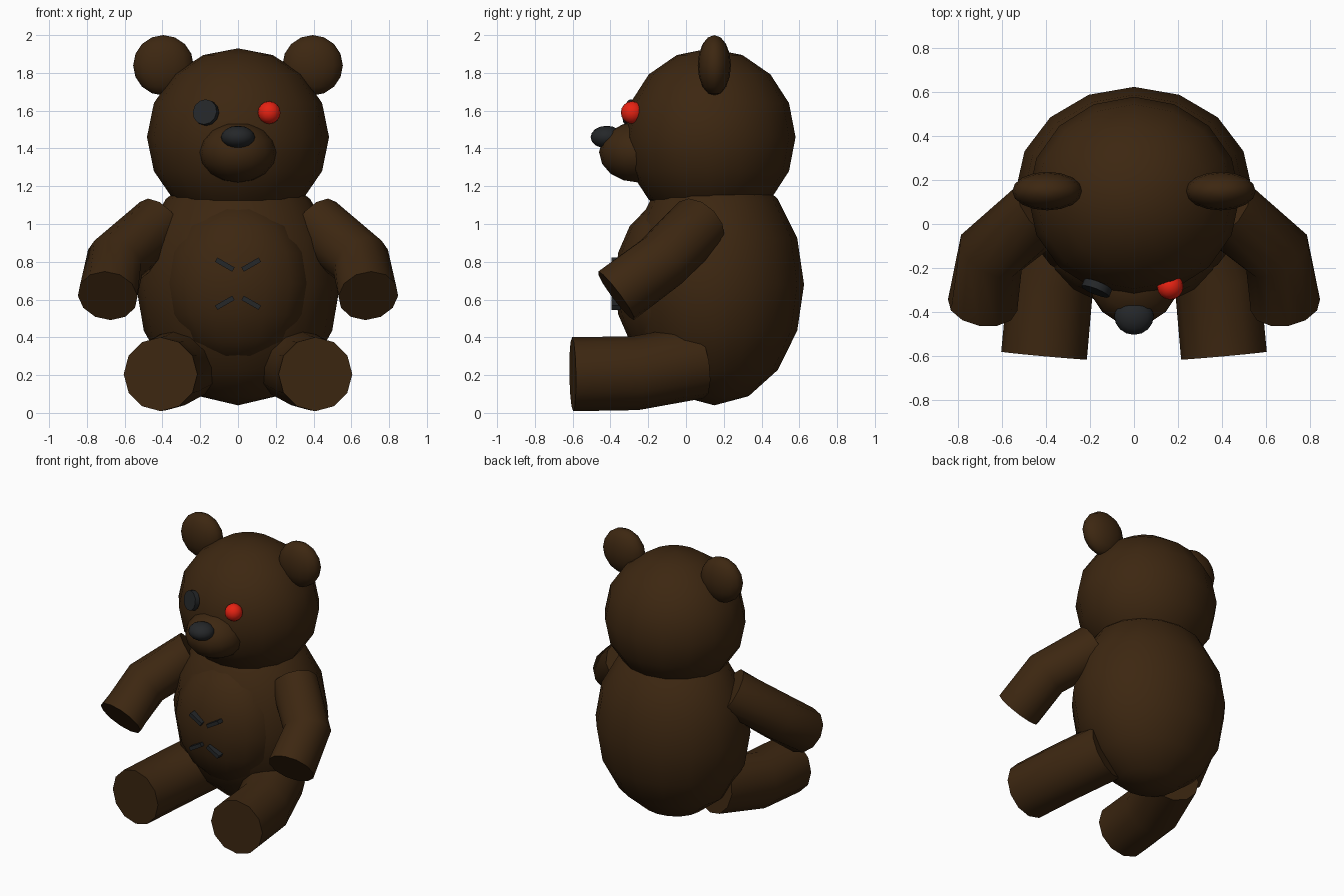
import bpy, bmesh, math
from mathutils import Vector

cube = bpy.data.objects.get("Cube")
if cube:
    bpy.data.objects.remove(cube, do_unlink=True)


def material(name, rgb):
    m = bpy.data.materials.new(name)
    m.use_nodes = True
    colour = (*rgb, 1)
    m.diffuse_color = colour
    m.node_tree.nodes["Principled BSDF"].inputs["Base Color"].default_value = colour
    return m


FUR = material("dark brown fur", (0.046, 0.02, 0.0055))
BLACK = material("charcoal", (0.018, 0.02, 0.022))
RED = material("glowing red", (0.8, 0.016, 0.006))


def finish(name, bm, mat, smooth=True):
    bmesh.ops.recalc_face_normals(bm, faces=bm.faces)
    mesh = bpy.data.meshes.new(name)
    bm.to_mesh(mesh)
    bm.free()
    mesh.materials.append(mat)
    ob = bpy.data.objects.new(name, mesh)
    bpy.context.collection.objects.link(ob)
    if smooth:
        bpy.ops.object.select_all(action='DESELECT')
        ob.select_set(True)
        bpy.context.view_layer.objects.active = ob
        bpy.ops.object.shade_smooth_by_angle(angle=math.radians(42))
    return ob


def ellipsoid(name, centre, radii, mat=FUR):
    bm = bmesh.new()
    bmesh.ops.create_uvsphere(bm, u_segments=16, v_segments=8, radius=1)
    bmesh.ops.scale(bm, vec=radii, verts=bm.verts)
    bmesh.ops.translate(bm, vec=centre, verts=bm.verts)
    return finish(name, bm, mat)


def limb(name, points, radius, sides=12):
    """Capped bent tube with mitred joints."""
    pts = [Vector(p) for p in points]
    dirs = [(b - a).normalized() for a, b in zip(pts, pts[1:])]
    bm = bmesh.new()
    rings = []
    for i, p in enumerate(pts):
        before, after = dirs[max(i - 1, 0)], dirs[min(i, len(dirs) - 1)]
        n = (before + after).normalized()
        u = n.cross(Vector((0, 0, 1))).normalized()
        v = u.cross(n)
        ring = []
        for k in range(sides):
            a = math.tau * k / sides
            ring.append(bm.verts.new(p + radius * (u * math.cos(a) + v * math.sin(a))))
        rings.append(ring)
    for r0, r1 in zip(rings, rings[1:]):
        for k in range(sides):
            j = (k + 1) % sides
            bm.faces.new((r0[k], r0[j], r1[j], r1[k]))
    bm.faces.new(rings[0])
    bm.faces.new(rings[-1])
    return finish(name, bm, FUR)


# Torso and head
ellipsoid("body", (0, 0.15, 0.68), (0.54, 0.475, 0.64))
ellipsoid("belly", (0, -0.1, 0.685), (0.39, 0.28, 0.43))
ellipsoid("head", (0, 0.125, 1.46), (0.482, 0.455, 0.47))
ellipsoid("muzzle", (0, -0.255, 1.38), (0.205, 0.205, 0.16))
ellipsoid("nose", (0, -0.42, 1.46), (0.09, 0.085, 0.06), BLACK)

# Paired ears, arms and legs
for side, s in (("left", 1), ("right", -1)):
    ellipsoid(side + "_ear", (s * 0.395, 0.15, 1.84), (0.16, 0.088, 0.16))
    limb(side + "_arm", [(s * 0.41, 0.07, 1.0), (s * 0.65, -0.13, 0.8),
                         (s * 0.69, -0.37, 0.62)], 0.16)
    limb(side + "_leg", [(s * 0.27, 0.06, 0.27), (s * 0.38, -0.27, 0.21),
                         (s * 0.41, -0.6, 0.205)], 0.196)

# Red left eye and button right eye
ellipsoid("left_eye", (0.165, -0.285, 1.59), (0.06, 0.06, 0.06), RED)
bm = bmesh.new()
bmesh.ops.create_cone(bm, cap_ends=True, segments=12, radius1=0.068,
                      radius2=0.068, depth=0.035)
button = finish("button_eye", bm, BLACK)
button.location = (-0.17, -0.292, 1.59)
button.rotation_euler = Vector((-0.36, -0.9, 0.2)).to_track_quat('Z', 'Y').to_euler()

# Belly stitches
for s in (1, -1):
    for label, z, tilt in (("upper", 0.785, 1), ("lower", 0.583, -1)):
        bm = bmesh.new()
        bmesh.ops.create_cube(bm, size=1)
        bmesh.ops.scale(bm, vec=(0.105, 0.05, 0.026), verts=bm.verts)
        name = label + ("_left" if s > 0 else "_right") + "_stitch"
        stitch = finish(name, bm, BLACK, smooth=False)
        stitch.location = (s * 0.07, -0.37, z)
        stitch.rotation_euler = (0, -s * tilt * math.radians(30), 0)
